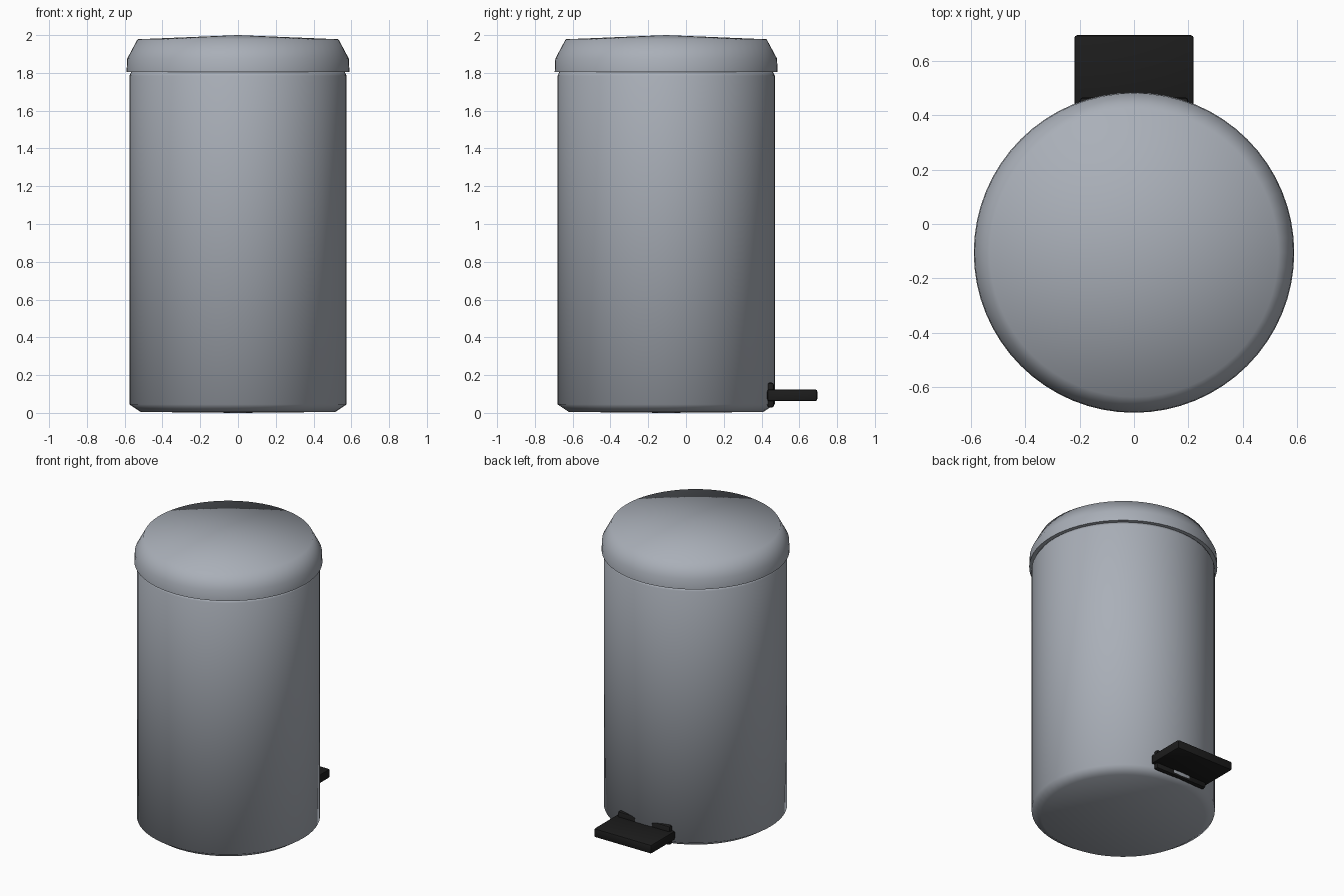
import bpy, bmesh, math

if "Cube" in bpy.data.objects:
    bpy.data.objects.remove(bpy.data.objects["Cube"])

CY = -0.105   # centre of the round body, offset by the pedal
SIDES = 64


def material(name, rgb):
    m = bpy.data.materials.new(name)
    m.diffuse_color = (*rgb, 1.0)
    m.use_nodes = True
    m.node_tree.nodes["Principled BSDF"].inputs["Base Color"].default_value = m.diffuse_color
    return m


steel = material("brushed_steel", (0.40, 0.43, 0.48))
rubber = material("black_plastic", (0.012, 0.012, 0.012))


def finish(bm, name, mat, angle):
    bmesh.ops.recalc_face_normals(bm, faces=bm.faces[:])
    me = bpy.data.meshes.new(name)
    bm.to_mesh(me)
    bm.free()
    me.materials.append(mat)
    ob = bpy.data.objects.new(name, me)
    bpy.context.collection.objects.link(ob)
    bpy.context.view_layer.objects.active = ob
    ob.select_set(True)
    bpy.ops.object.shade_smooth_by_angle(angle=math.radians(angle))
    ob.select_set(False)
    return ob


def lathe(name, profile, mat):
    """Spin a (radius, z) profile that starts and ends on the axis."""
    bm = bmesh.new()
    verts = [bm.verts.new((r, 0, z)) for r, z in profile]
    edges = [bm.edges.new(p) for p in zip(verts, verts[1:])]
    bmesh.ops.spin(bm, geom=verts + edges, cent=(0, 0, 0), axis=(0, 0, 1),
                   angle=math.tau, steps=SIDES, use_duplicate=False)
    bmesh.ops.remove_doubles(bm, verts=bm.verts[:], dist=0.0005)
    bmesh.ops.translate(bm, verts=bm.verts[:], vec=(0, CY, 0))
    return finish(bm, name, mat, 70)


def box(name, lo, hi, mat, bevel):
    bm = bmesh.new()
    bmesh.ops.create_cube(bm, size=1)
    for v in bm.verts:
        v.co = [a + (b - a) * (c + 0.5) for a, b, c in zip(lo, hi, v.co)]
    bmesh.ops.bevel(bm, geom=bm.edges[:], offset=bevel, segments=2,
                    profile=0.5, affect='EDGES')
    return finish(bm, name, mat, 40)


# Round bin body with chamfered foot
lathe("bin_body", [(0, 0), (0.515, 0.005), (0.575, 0.045), (0.575, 1.785),
                   (0.565, 1.806), (0, 1.806)], steel)

# Overhanging lid with sloped shoulder and shallow peak
lathe("lid", [(0, 1.806), (0.59, 1.806), (0.587, 1.875), (0.532, 1.978),
              (0, 2.0)], steel)

# Foot pedal and the plate it comes out of
box("pedal", (-0.22, 0.43, 0.063), (0.22, 0.695, 0.124), rubber, 0.01)
box("pedal_plate", (-0.2, 0.43, 0.028), (0.2, 0.466, 0.16), rubber, 0.012)
